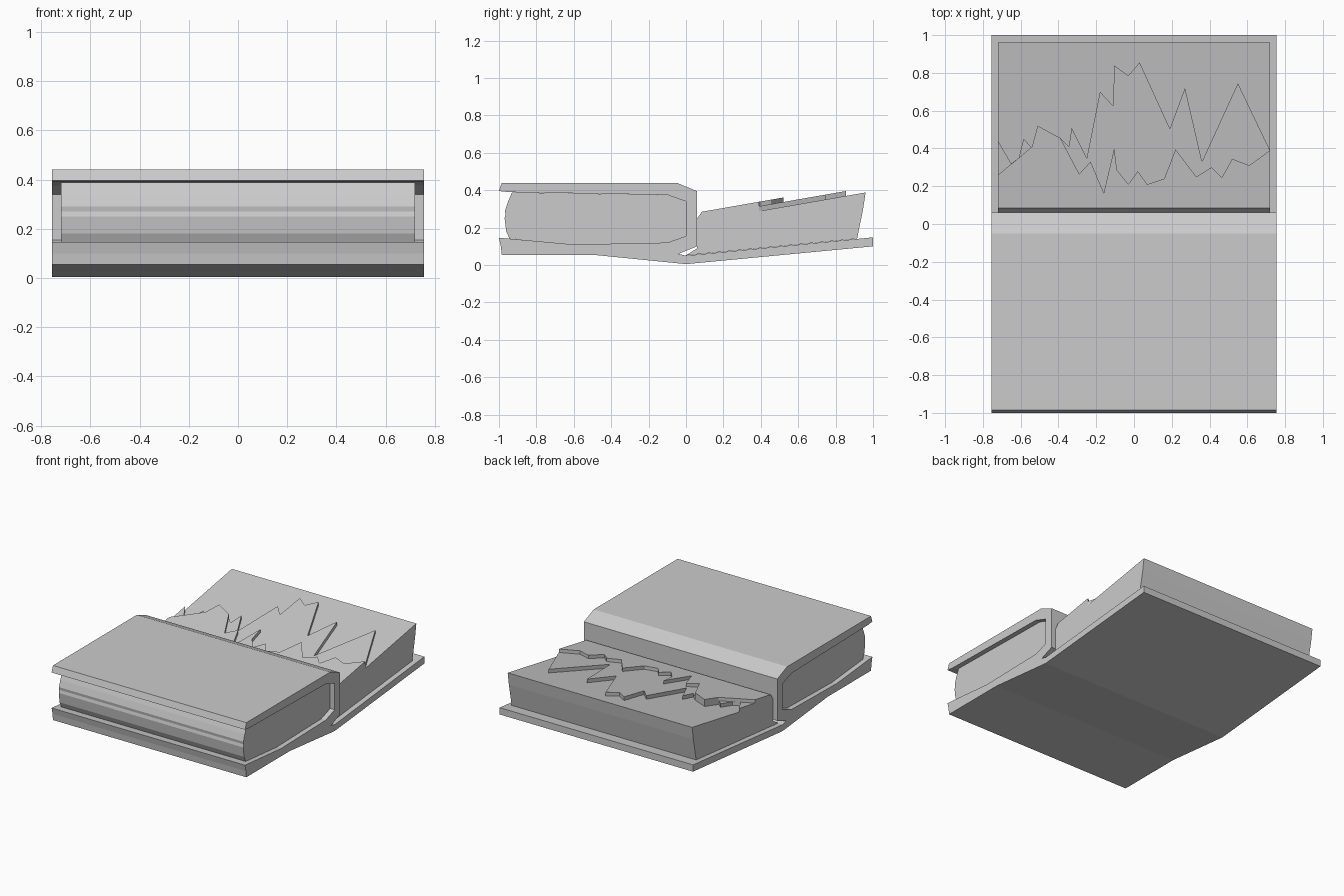
import bpy, bmesh


def prism(name, bottom, top):
    """Closed solid between two matching outlines."""
    bm = bmesh.new()
    a = [bm.verts.new(p) for p in bottom]
    b = [bm.verts.new(p) for p in top]
    bm.faces.new(a)
    bm.faces.new(b[::-1])
    n = len(a)
    for i in range(n):
        j = (i + 1) % n
        bm.faces.new((a[i], b[i], b[j], a[j]))
    bmesh.ops.recalc_face_normals(bm, faces=bm.faces)
    me = bpy.data.meshes.new(name)
    bm.to_mesh(me)
    bm.free()
    ob = bpy.data.objects.new(name, me)
    bpy.context.collection.objects.link(ob)
    return ob


def side_profile(name, yz, half_width):
    return prism(name, [(-half_width, y, z) for y, z in yz],
                 [(half_width, y, z) for y, z in yz])


def page_z(y):
    """Sloped surface of the open page block."""
    return 0.388 - 0.175 * (0.96 - y)


def torn_sheet(name, edge, height):
    outline = [(0.72, 0.1), (-0.72, 0.1)] + edge
    return prism(name, [(x, y, page_z(y) - 0.002) for x, y in outline],
                 [(x, y, page_z(y) + height) for x, y in outline])


# Inside of the folded-over cover, shared by the cover and the pages
inner = [(-0.6, 0.11), (-0.1, 0.12), (0, 0.155), (0, 0.34), (-0.1, 0.375)]

# Cover: lower boards, raised spine wall and upper board in one profile
side_profile("cover",
             [(-0.985, 0.055), (-0.99, 0.1), (-1, 0.146)] + inner +
             [(-0.95, 0.39), (-1, 0.396), (-0.985, 0.44), (-0.05, 0.44),
              (0.06, 0.395), (0.06, 0.1), (-0.04, 0.06), (0, 0.05),
              (1, 0.148), (1, 0.1), (0, 0.005), (-0.5, 0.055)], 0.755)

# Closed page block with a rippled, bulging fore edge
side_profile("closed_pages",
             inner + [(-0.93, 0.389), (-0.953, 0.335), (-0.968, 0.29),
                      (-0.965, 0.27), (-0.97, 0.25), (-0.961, 0.18),
                      (-0.943, 0.141)], 0.72)

# Open page block with the rounded gutter strip
side_profile("open_pages",
             [(0, 0.052), (0.06, 0.09), (0.06, 0.25), (0.085, 0.285),
              (0.1, page_z(0.1) + 0.05), (0.1, page_z(0.1)), (0.96, 0.388),
              (0.947, 0.3), (0.915, 0.141)], 0.72)

# Long torn sheet
torn_sheet("torn_sheet_lower",
           [(-.72, .44), (-.65, .32), (-.61, .35), (-.585, .45), (-.54, .405),
            (-.39, .455), (-.345, .41), (-.33, .51), (-.25, .35), (-.18, .70),
            (-.11, .625), (-.105, .84), (-.03, .785), (.03, .855), (.19, .505),
            (.27, .72), (.36, .33), (.55, .745), (.72, .39)], 0.026)

# Short torn sheet
torn_sheet("torn_sheet_upper",
           [(-.72, .26), (-.61, .35), (-.54, .41), (-.51, .52), (-.39, .455),
            (-.29, .265), (-.23, .33), (-.16, .165), (-.105, .40), (-.09, .285),
            (-.03, .21), (.02, .28), (.07, .21), (.16, .24), (.22, .395),
            (.33, .25), (.41, .30), (.465, .245), (.52, .345), (.61, .31),
            (.72, .39)], 0.05)
